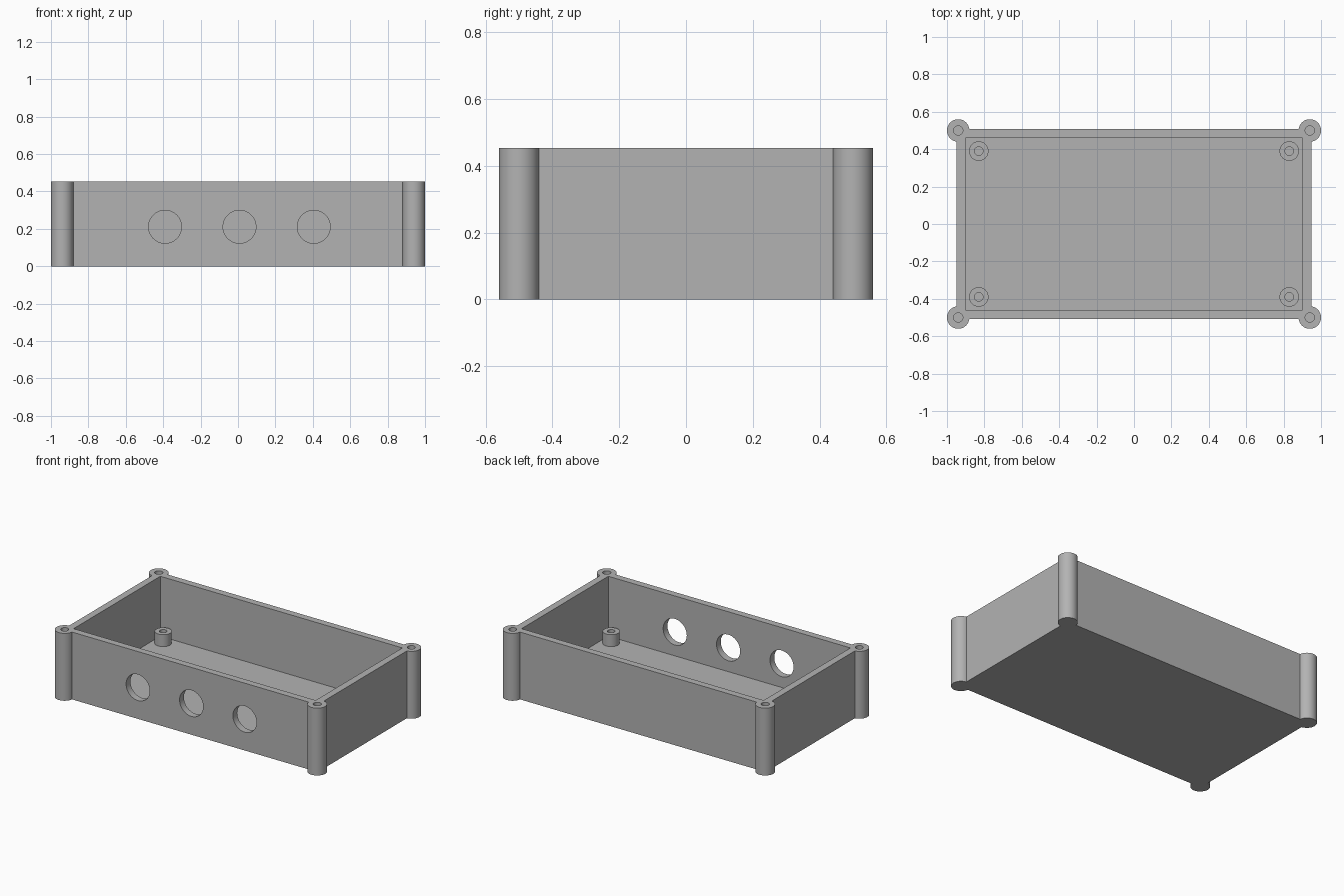
import bpy
import math

old = bpy.data.objects.get("Cube")
if old:
    bpy.data.objects.remove(old, do_unlink=True)

H = 0.453            # case height
FLOOR = 0.05         # floor thickness
CORNERS = [(sx, sy) for sx in (-1, 1) for sy in (-1, 1)]

grey = bpy.data.materials.new("plain grey")
grey.use_nodes = True
colour = (0.45, 0.45, 0.45, 1)
grey.diffuse_color = colour
grey.node_tree.nodes["Principled BSDF"].inputs["Base Color"].default_value = colour


def finish(name):
    ob = bpy.context.object
    ob.name = name
    ob.data.materials.append(grey)
    return ob


def block(name, half_x, half_y, z0, z1):
    bpy.ops.mesh.primitive_cube_add(size=1, location=(0, 0, (z0 + z1) / 2))
    bpy.context.object.scale = (2 * half_x, 2 * half_y, z1 - z0)
    bpy.ops.object.transform_apply(location=False, rotation=False)
    return finish(name)


def rod(name, x, y, r, z0, z1, sides=48):
    bpy.ops.mesh.primitive_cylinder_add(
        vertices=sides, radius=r, depth=z1 - z0, location=(x, y, (z0 + z1) / 2))
    return finish(name)


def combine(target, tool, operation):
    """Apply one boolean and remove the tool."""
    tool.hide_render = True
    mod = target.modifiers.new("cut", "BOOLEAN")
    mod.object, mod.operation, mod.solver = tool, operation, "EXACT"
    bpy.context.view_layer.objects.active = target
    bpy.ops.object.modifier_apply(modifier=mod.name)
    bpy.data.objects.remove(tool, do_unlink=True)


def smooth(ob):
    bpy.ops.object.select_all(action="DESELECT")
    ob.select_set(True)
    bpy.context.view_layer.objects.active = ob
    bpy.ops.object.shade_smooth_by_angle(angle=math.radians(30))


# Outer shell with round corner posts
case = block("case", 0.948, 0.507, 0, H)
for sx, sy in CORNERS:
    combine(case, rod("corner_post", sx * 0.94, sy * 0.5, 0.06, 0, H), "UNION")

# Open cavity and blind screw holes in the posts
combine(case, block("cavity", 0.901, 0.461, FLOOR, H + 0.1), "DIFFERENCE")
for sx, sy in CORNERS:
    combine(case, rod("post_hole", sx * 0.94, sy * 0.5, 0.025, FLOOR, H + 0.1, 24), "DIFFERENCE")

# Three round openings through the front wall
for x in (-0.39, 0.008, 0.405):
    bpy.ops.mesh.primitive_cylinder_add(
        vertices=64, radius=0.088, depth=0.2, location=(x, -0.484, 0.211),
        rotation=(math.pi / 2, 0, 0))
    combine(case, finish("front_opening"), "DIFFERENCE")
smooth(case)

# Hollow standoffs on the floor
for sx, sy in CORNERS:
    side = ("back" if sy > 0 else "front") + ("_left" if sx > 0 else "_right")
    standoff = rod("standoff_" + side, sx * 0.83, sy * 0.39, 0.052, FLOOR - 0.01, 0.13)
    combine(standoff, rod("standoff_hole", sx * 0.83, sy * 0.39, 0.023, FLOOR, 0.2, 24), "DIFFERENCE")
    smooth(standoff)
